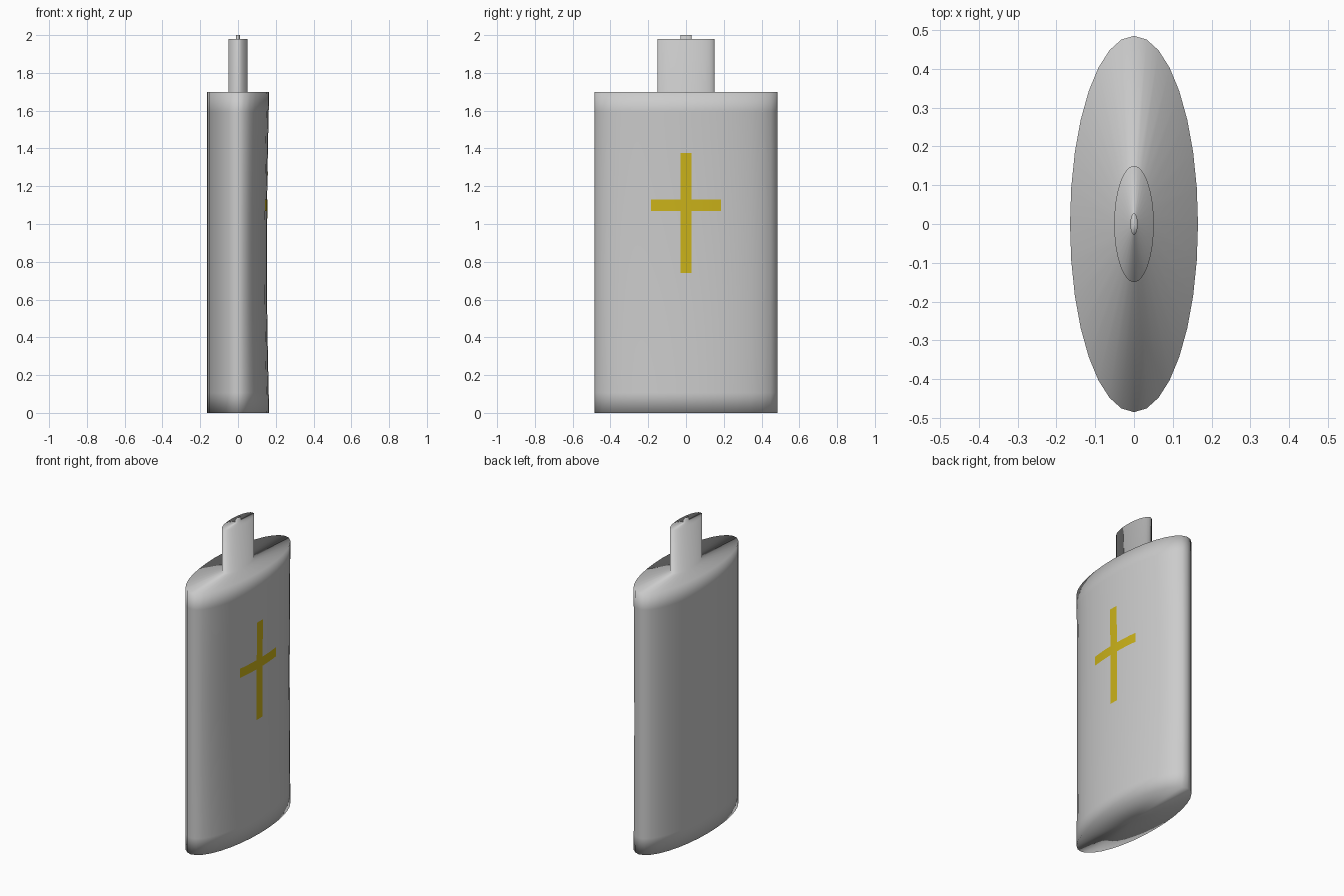
import bpy, bmesh
from math import sin, cos, pi, sqrt

if "Cube" in bpy.data.objects:
    bpy.data.objects.remove(bpy.data.objects["Cube"])

RX, RY, H, SEG = 0.165, 0.485, 1.7, 32


def dent(x, z):
    # the +x face is pressed in slightly at mid height
    return x * (1 - 0.075 * sin(pi * z / H)) if x > 0 and z < H else x


def finish(bm, name):
    bmesh.ops.recalc_face_normals(bm, faces=bm.faces)
    for f in bm.faces:
        f.smooth = True
    me = bpy.data.meshes.new(name)
    bm.to_mesh(me)
    bm.free()
    ob = bpy.data.objects.new(name, me)
    bpy.context.collection.objects.link(ob)
    return ob


# Flask: stacked elliptical rings for body, shoulder, neck and tip
rings = [(RX, RY, H * i / 16) for i in range(17)]
rings += [(0.051, 0.15, 1.7), (0.051, 0.15, 1.98), (0.0095, 0.028, 1.98), (0.0095, 0.028, 2.0)]
bm = bmesh.new()
loops = []
for rx, ry, z in rings:
    loops.append([bm.verts.new((dent(rx * cos(2 * pi * k / SEG), z), ry * sin(2 * pi * k / SEG), z))
                  for k in range(SEG)])
for a, b in zip(loops, loops[1:]):
    for k in range(SEG):
        n = (k + 1) % SEG
        bm.faces.new((a[k], a[n], b[n], b[k]))
for loop, z in ((loops[0], 0), (loops[-1], 2.0)):
    c = bm.verts.new((0, 0, z))
    for k in range(SEG):
        bm.faces.new((loop[k], loop[(k + 1) % SEG], c))
finish(bm, "flask")

# Cross: thin inlay wrapped on the +x face, made from a grid of plus-shaped cells
ys = [-0.185, -0.14, -0.095, -0.03, 0, 0.03, 0.095, 0.14, 0.185]
zs = [0.74, 0.85, 0.96, 1.07, 1.13, 1.21, 1.29, 1.375]
bm = bmesh.new()
grid = {}


def point(y, z):
    if (y, z) not in grid:
        x = RX * sqrt(1 - (y / RY) ** 2)
        grid[y, z] = bm.verts.new((dent(x, z) + 0.0015, y, z))
    return grid[y, z]


for y0, y1 in zip(ys, ys[1:]):
    for z0, z1 in zip(zs, zs[1:]):
        if abs(y0 + y1) < 0.06 or z0 == 1.07:
            bm.faces.new((point(y0, z0), point(y1, z0), point(y1, z1), point(y0, z1)))
for f in bm.faces:
    f.normal_update()
cross = finish(bm, "cross_inlay")
if cross.data.polygons[0].normal.x < 0:
    cross.data.flip_normals()
gold = bpy.data.materials.new("gold")
gold.diffuse_color = (0.6, 0.45, 0.01, 1)
gold.use_nodes = True
gold.node_tree.nodes["Principled BSDF"].inputs["Base Color"].default_value = gold.diffuse_color
cross.data.materials.append(gold)
